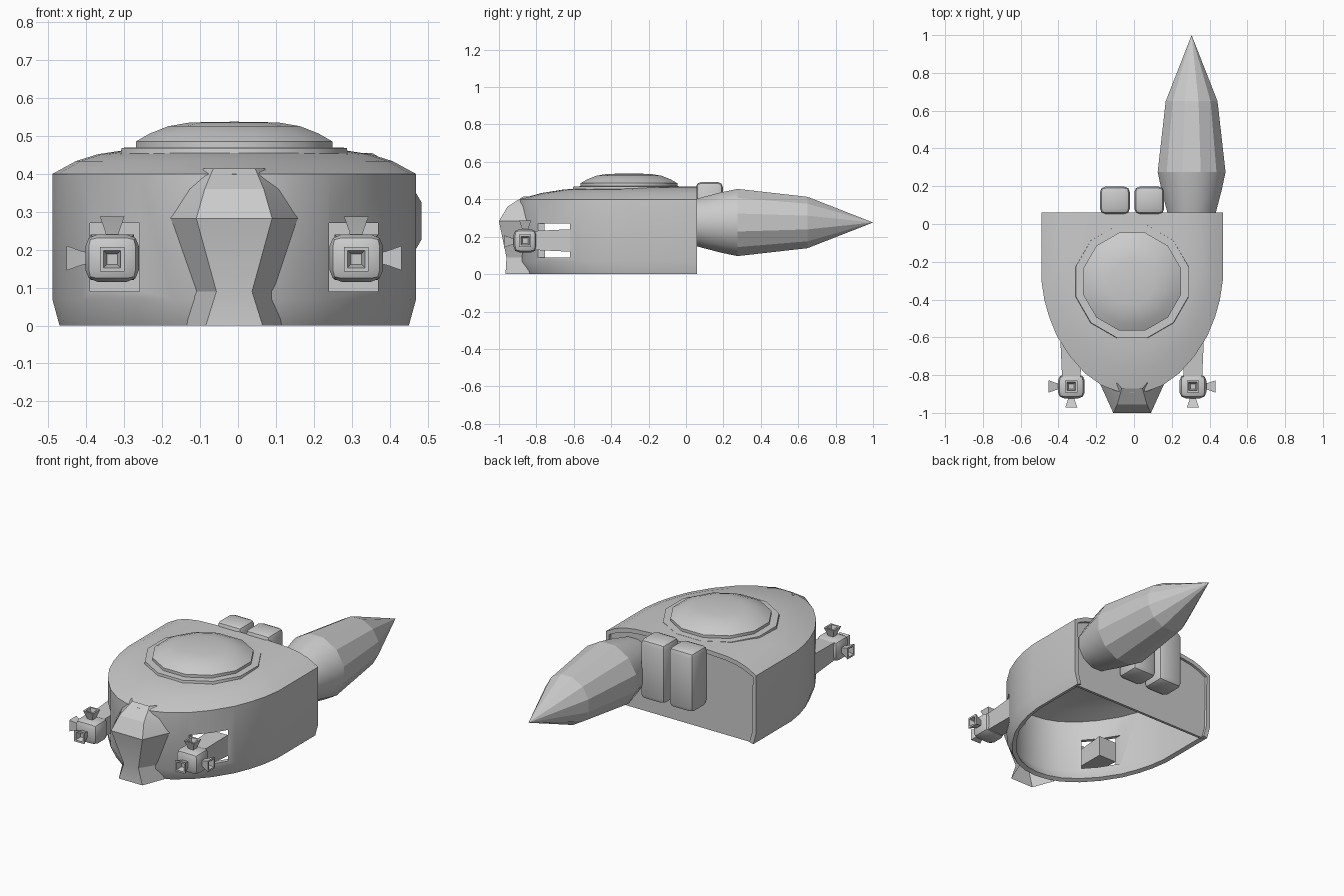
import bpy, bmesh, math
from mathutils import Matrix, Vector

if "Cube" in bpy.data.objects:
    bpy.data.objects.remove(bpy.data.objects["Cube"], do_unlink=True)

CX = -0.01      # centre plane of the hull
BACK = 0.06     # rear end of the hull

grey = bpy.data.materials.new("hull_grey")
grey.use_nodes = True
colour = (0.6, 0.6, 0.6, 1)
grey.diffuse_color = colour
grey.node_tree.nodes["Principled BSDF"].inputs["Base Color"].default_value = colour


def finish(name, bm, angle=35, recalc=True):
    """Turn a bmesh into a named object with angle-limited smooth shading."""
    if recalc:
        bmesh.ops.recalc_face_normals(bm, faces=bm.faces)
    mesh = bpy.data.meshes.new(name)
    bm.to_mesh(mesh)
    bm.free()
    obj = bpy.data.objects.new(name, mesh)
    bpy.context.collection.objects.link(obj)
    mesh.materials.append(grey)
    smooth(mesh, angle)
    return obj


def smooth(mesh, angle):
    mesh.shade_smooth()
    mesh.set_sharp_from_angle(angle=math.radians(angle))


def loft(bm, rows):
    """Skin open rows of points with quads; returns the vertex rows."""
    rings = [[bm.verts.new(p) for p in row] for row in rows]
    for a, b in zip(rings, rings[1:]):
        for i in range(len(a) - 1):
            bm.faces.new((a[i], a[i + 1], b[i + 1], b[i]))
    return rings


def lathe(bm, profile, sides, matrix):
    """Spin (radius, height) pairs about local z, with flats facing the axes."""
    rings = []
    for r, h in profile:
        angles = [math.tau * (i + 0.5) / sides for i in range(sides)]
        pts = [(0, 0, h)] if r == 0 else [(r * math.cos(a), r * math.sin(a), h) for a in angles]
        rings.append([bm.verts.new(matrix @ Vector(p)) for p in pts])
    for a, b in zip(rings, rings[1:]):
        for i in range(sides):
            j = (i + 1) % sides
            if len(b) == 1:
                bm.faces.new((a[i], a[j], b[0]))
            elif len(a) == 1:
                bm.faces.new((a[0], b[j], b[i]))
            else:
                bm.faces.new((a[i], a[j], b[j], b[i]))


def box(bm, centre, size, bevel=0, segments=2):
    m = Matrix.Translation(centre) @ Matrix.Diagonal((*size, 1))
    verts = bmesh.ops.create_cube(bm, size=1, matrix=m)["verts"]
    if bevel:
        edges = list({e for v in verts for e in v.link_edges})
        bmesh.ops.bevel(bm, geom=edges, offset=bevel, segments=segments,
                        affect='EDGES', profile=0.5)
    return verts


# Hull: U-shaped plan lofted from the skirt up to the crowned roof
half_plan = [(0.48, BACK), (0.48, -0.3), (0.465, -0.4), (0.44, -0.49), (0.4, -0.59),
             (0.33, -0.7), (0.25, -0.79), (0.16, -0.855), (0.08, -0.885)]
plan = half_plan + [(0, -0.895)] + [(-x, y) for x, y in reversed(half_plan)]
levels = [(0.96, 0), (1, 0.07), (1, 0.4), (0.87, 0.434), (0.75, 0.452),
          (0.6, 0.463), (0.35, 0.468)]
bm = bmesh.new()
rings = loft(bm, [[(CX + x * s, BACK + (y - BACK) * s, z) for x, y in plan]
                  for s, z in levels])
bm.faces.new(rings[-1])
hull = finish("hull", bm)
solid = hull.modifiers.new("thickness", 'SOLIDIFY')
solid.thickness = 0.025
solid.offset = -1

# Side ports cut through the hull for the thruster arms
bm = bmesh.new()
for side in (-1, 1):
    box(bm, (CX + side * 0.315, -0.7, 0.18), (0.13, 0.48, 0.18))
cutter = finish("port_cutter", bm)
cutter.hide_render = True
cut = hull.modifiers.new("ports", 'BOOLEAN')
cut.object = cutter
cut.solver = 'EXACT'
bpy.context.view_layer.update()
baked = bpy.data.meshes.new_from_object(
    hull.evaluated_get(bpy.context.evaluated_depsgraph_get()))
hull.modifiers.clear()
hull.data = baked
smooth(baked, 35)
bpy.data.objects.remove(cutter, do_unlink=True)

# Rear bulkhead set just inside the hull's back rim
bm = bmesh.new()
edge = [(0.47 * s, z - 0.012 * (z > 0.3)) for s, z in levels]
outline = edge + [(-x, z) for x, z in reversed(edge)]
plate = bm.faces.new([bm.verts.new((CX + x, BACK - 0.015, z)) for x, z in outline])
ext = bmesh.ops.extrude_face_region(bm, geom=[plate])["geom"]
bmesh.ops.translate(bm, vec=(0, -0.015, 0),
                    verts=[v for v in ext if isinstance(v, bmesh.types.BMVert)])
finish("rear_bulkhead", bm)

# Faceted prow: height, front half width and y, side half width and y
prow_rows = [(0, 0.075, -0.965, 0.125, -0.835), (0.09, 0.047, -0.96, 0.11, -0.86),
             (0.283, 0.1, -1.0, 0.168, -0.85), (0.36, 0.078, -0.955, 0.12, -0.865),
             (0.415, 0.055, -0.87, 0.08, -0.84)]
bm = bmesh.new()
rows = []
for z, fw, fy, sw, sy in prow_rows:
    rows.append([(CX + x, y, z) for x, y in ((sw, sy), (fw, fy), (-fw, fy), (-sw, sy))])
loft(bm, rows)
finish("prow", bm, 22, recalc=False)

# Roof hatch: flat collar and shallow dome
bm = bmesh.new()
lathe(bm, [(0.312, 0.44), (0.308, 0.469), (0.268, 0.47), (0.268, 0.486), (0.23, 0.507),
           (0.18, 0.526), (0.12, 0.536), (0, 0.538)], 12, Matrix.Translation((CX, -0.305, 0)))
finish("roof_hatch", bm, 42)

# Rear tanks
for name, side in (("left_tank", 1), ("right_tank", -1)):
    bm = bmesh.new()
    box(bm, (CX + side * 0.091, 0.125, 0.32), (0.158, 0.145, 0.345), 0.028)
    finish(name, bm, 40)

# Tail cone: smooth flared collar, flat-sided point
to_back = Matrix.Rotation(-math.pi / 2, 4, 'X')
bm = bmesh.new()
lathe(bm, [(0.125, 0.035), (0.138, 0.08), (0.165, 0.18), (0.186, 0.275),
           (0.142, 0.65), (0, 1.0)], 12, Matrix.Translation((0.305, 0, 0.276)) @ to_back)
tail = finish("tail_cone", bm, 42)
for face in tail.data.polygons:
    face.use_smooth = face.center.y < 0.25

# Thruster pods: tapered arm, rounded block and three square nozzles
nozzle = [(0.02, -0.01), (0.026, 0.01), (0.046, 0.05), (0.032, 0.05), (0.02, 0.02), (0, 0.02)]
for name, side in (("left", 1), ("right", -1)):
    x = CX + side * 0.322
    bm = bmesh.new()
    for v in box(bm, (x, -0.715, 0.18), (0.115, 0.19, 0.12)):
        if v.co.y < -0.7:
            v.co.x = x + (v.co.x - x) * 0.85
            v.co.z = 0.18 + (v.co.z - 0.18) * 0.85
    finish(name + "_thruster_arm", bm)

    bm = bmesh.new()
    box(bm, (x, -0.86, 0.178), (0.142, 0.125, 0.125), 0.032)
    finish(name + "_thruster_block", bm, 35)

    mounts = {"front": ((x, -0.922, 0.175), Matrix.Rotation(math.pi / 2, 4, 'X')),
              "top": ((x, -0.86, 0.238), Matrix.Identity(4)),
              "outer": ((x + side * 0.07, -0.86, 0.178),
                        Matrix.Rotation(side * math.pi / 2, 4, 'Y'))}
    for place, (position, turn) in mounts.items():
        bm = bmesh.new()
        lathe(bm, nozzle, 4, Matrix.Translation(position) @ turn)
        finish(f"{name}_{place}_nozzle", bm, 20)
